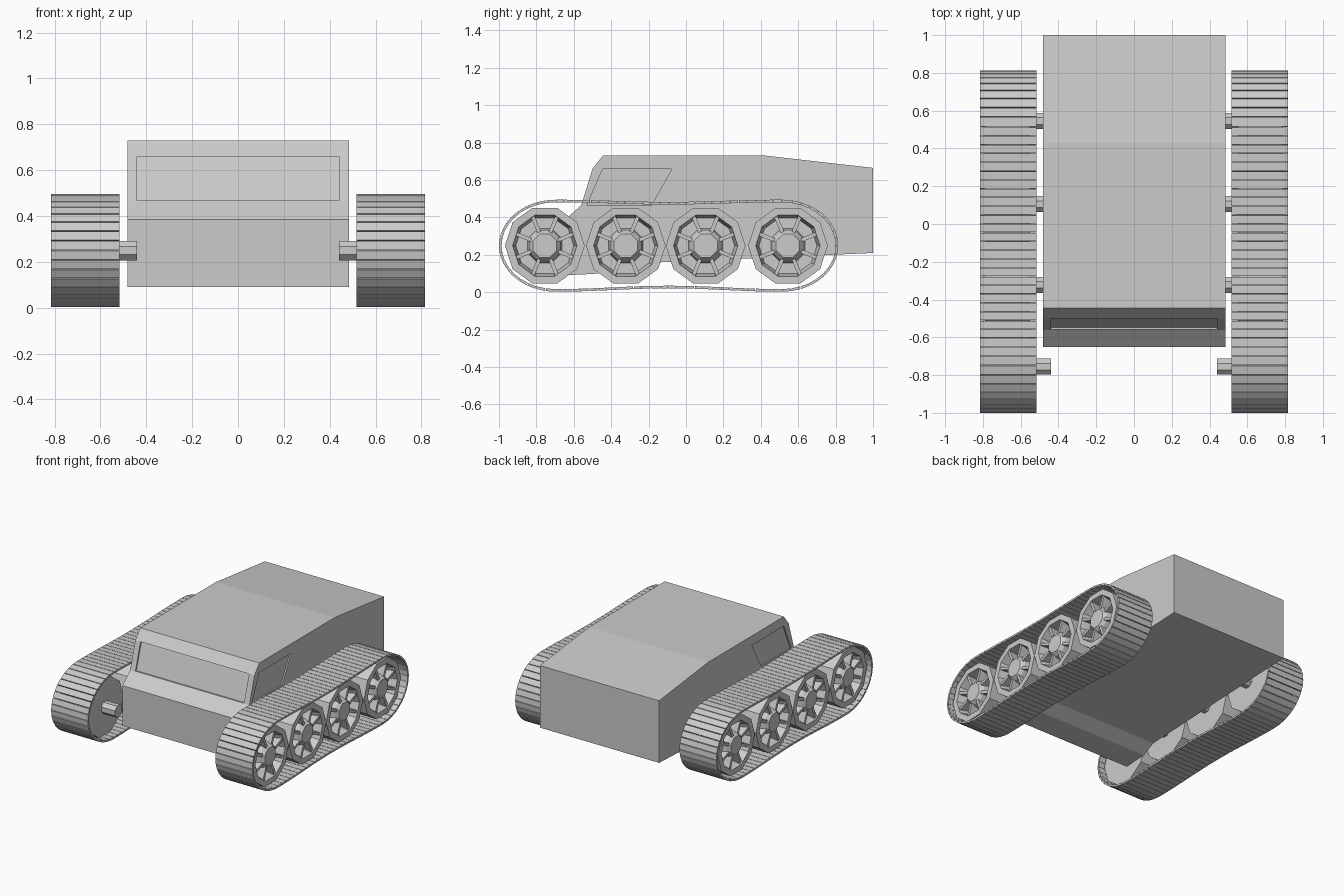
import bpy, bmesh
from math import sin, cos, pi
from mathutils import Matrix, Vector

if "Cube" in bpy.data.objects:
    bpy.data.objects.remove(bpy.data.objects["Cube"])


def finish(name, bm):
    bmesh.ops.remove_doubles(bm, verts=bm.verts, dist=1e-5)
    bmesh.ops.recalc_face_normals(bm, faces=bm.faces)
    me = bpy.data.meshes.new(name)
    bm.to_mesh(me)
    bm.free()
    ob = bpy.data.objects.new(name, me)
    bpy.context.collection.objects.link(ob)
    return ob


def loft(bm, rings):
    """Join equal-sized rings of points and cap both ends."""
    rows = [[bm.verts.new(p) for p in r] for r in rings]
    n = len(rows[0])
    for a, b in zip(rows, rows[1:]):
        for i in range(n):
            j = (i + 1) % n
            bm.faces.new((a[i], a[j], b[j], b[i]))
    bm.faces.new(rows[0])
    bm.faces.new(rows[-1])


def prism(name, profile, x0, x1):
    bm = bmesh.new()
    loft(bm, [[(x, y, z) for y, z in profile] for x in (x0, x1)])
    return finish(name, bm)


def lathe(bm, profile, sides, y, z, s):
    """Turn (x, radius) steps about a sideways axis, flat side up."""
    angles = [2 * pi * (i + 0.5) / sides for i in range(sides)]
    loft(bm, [[(s * x, y + r * sin(a), z + r * cos(a)) for a in angles]
              for x, r in profile])


def box(bm, size, matrix):
    bmesh.ops.create_cube(bm, size=1, matrix=matrix @ Matrix.Diagonal((*size, 1)))


# Hull side profile
hull = prism("hull", [(-0.65, 0.09), (-0.47, 0.10), (-0.37, 0.15), (1, 0.21),
                      (1, 0.665), (0.43, 0.73), (-0.445, 0.73), (-0.50, 0.66),
                      (-0.56, 0.465), (-0.65, 0.385)], -0.482, 0.484)

# Recessed windscreen and side windows
a, b = Vector((-0.50, 0.66)), Vector((-0.56, 0.467))
deep, out = Vector((0.012, 0)), Vector((-0.2, 0))
side = [(-0.445, 0.66), (-0.075, 0.66), (-0.185, 0.465), (-0.53, 0.465)]
cutters = [
    prism("windscreen_cutter", [a + deep, b + deep, b + out, a + out], -0.44, 0.44),
    prism("right_window_cutter", side, 0.474, 0.6),
    prism("left_window_cutter", side, -0.6, -0.472),
]
for c in cutters:
    mod = hull.modifiers.new(c.name, 'BOOLEAN')
    mod.operation = 'DIFFERENCE'
    mod.solver = 'EXACT'
    mod.object = c
bpy.context.view_layer.update()
cut_mesh = bpy.data.meshes.new_from_object(
    hull.evaluated_get(bpy.context.evaluated_depsgraph_get()))
hull.modifiers.clear()
hull.data = cut_mesh
for c in cutters:
    bpy.data.objects.remove(c)

WHEELS = (-0.755, -0.322, 0.105, 0.545)
WZ = 0.249
R, RX = 0.239, 0.295              # track half height, end bulge length
FRONT, REAR = -0.993 + RX, 0.807 - RX
LENGTH = REAR - FRONT
ARC = pi * (R + RX) / 2
TOTAL = 2 * (LENGTH + ARC)


def track_point(d):
    """Position on the track loop, with a little slack in both runs."""
    d %= TOTAL
    if d < LENGTH:
        return Vector((0, REAR - d, WZ + R - 0.012 * sin(pi * d / LENGTH) ** 2))
    d -= LENGTH
    if d < ARC:
        t = pi * d / ARC
        return Vector((0, FRONT - RX * sin(t), WZ + R * cos(t)))
    d -= ARC
    if d < LENGTH:
        return Vector((0, FRONT + d, WZ - R + 0.018 * sin(pi * d / LENGTH) ** 2))
    t = pi * (d - LENGTH) / ARC
    return Vector((0, REAR + RX * sin(t), WZ - R * cos(t)))


for s, label in ((1, "right"), (-1, "left")):
    for k, y in enumerate(WHEELS, 1):
        # Wheel drum with deep recessed outer face
        bm = bmesh.new()
        lathe(bm, [(0.55, 0.213), (0.79, 0.213), (0.79, 0.172),
                   (0.72, 0.155)], 10, y, WZ, s)
        # Tapered hub
        lathe(bm, [(0.715, 0.1), (0.765, 0.09), (0.79, 0.068)], 8, y, WZ, s)
        # Spokes
        for i in range(8):
            rot = Matrix.Rotation(2 * pi * (i + 0.5) / 8, 4, 'X')
            m = Matrix.Translation((s * 0.747, y, WZ)) @ rot
            box(bm, (0.07, 0.02, 0.09), m @ Matrix.Translation((0, 0, 0.124)))
        finish(f"{label}_wheel_{k}", bm)
        # Axle
        bm = bmesh.new()
        lathe(bm, [(0.44, 0.046), (0.56, 0.046)], 8, y, WZ, s)
        finish(f"{label}_axle_{k}", bm)

    # Track plates
    bm = bmesh.new()
    count = 88
    step = TOTAL / count
    for i in range(count):
        p, q = track_point(i * step), track_point((i + 0.93) * step)
        along = (q - p).normalized()
        up = Vector((1, 0, 0)).cross(along)
        m = Matrix((Vector((1, 0, 0)), along, up)).transposed().to_4x4()
        mid = (p + q) / 2
        box(bm, (0.298, (q - p).length, 0.014),
            Matrix.Translation((s * 0.666, mid.y, mid.z)) @ m)
    finish(f"{label}_track", bm)
